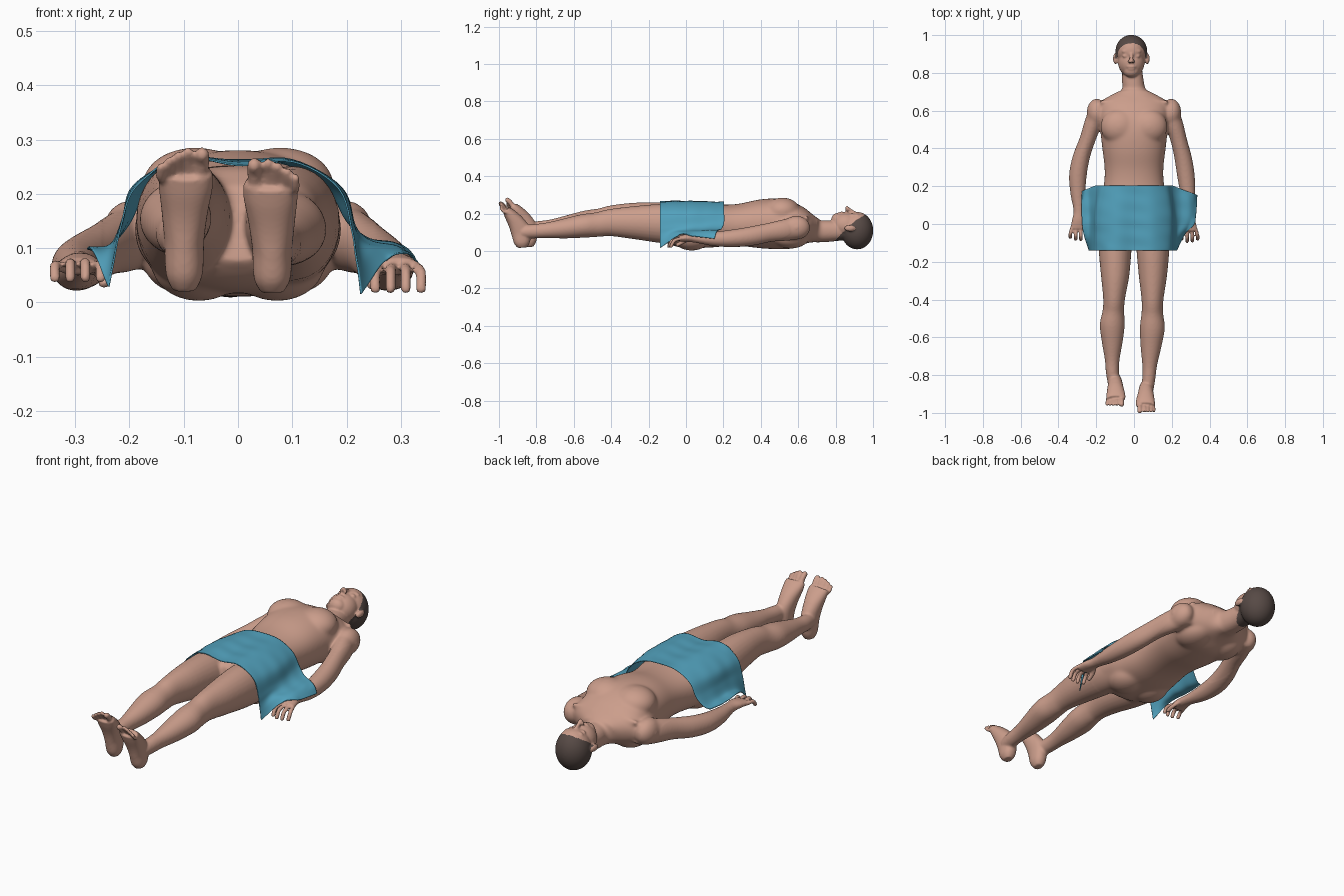
import bpy, bmesh, math
from mathutils import Vector
from mathutils.bvhtree import BVHTree

if "Cube" in bpy.data.objects:
    bpy.data.objects.remove(bpy.data.objects["Cube"])


def material(name, rgb):
    m = bpy.data.materials.new(name)
    m.diffuse_color = (*rgb, 1)
    m.use_nodes = True
    m.node_tree.nodes["Principled BSDF"].inputs["Base Color"].default_value = m.diffuse_color
    return m


skin = material("skin", (0.60, 0.34, 0.26))
hair = material("dark hair", (0.095, 0.068, 0.06))
cloth = material("blue cloth", (0.085, 0.36, 0.51))


def spline(pts, n):
    """Catmull-Rom interpolation of tuples of any length."""
    out = []
    for i in range(len(pts) - 1):
        a, b, c, d = (pts[max(i - 1, 0)], pts[i], pts[i + 1], pts[min(i + 2, len(pts) - 1)])
        for k in range(n):
            t = k / n
            out.append(tuple(0.5 * (2 * q + (r - p) * t + (2 * p - 5 * q + 4 * r - s) * t * t
                                    + (3 * q - p - 3 * r + s) * t ** 3)
                             for p, q, r, s in zip(a, b, c, d)))
    return out + [tuple(pts[-1])]


bm = bmesh.new()


def loft(stations, power=2.0, n=4, sides=28):
    """Closed tube; stations are (x, y, z, half width, half depth)."""
    st = spline(stations, n)
    rings = []
    for i, (x, y, z, rx, rd) in enumerate(st):
        tan = Vector(st[min(i + 1, len(st) - 1)][:3]) - Vector(st[max(i - 1, 0)][:3])
        tan.x = 0
        dep = tan.normalized().cross(Vector((1, 0, 0)))
        ring = []
        for k in range(sides):
            a = 2 * math.pi * k / sides
            c, s = math.cos(a), math.sin(a)
            c = math.copysign(abs(c) ** (2 / power), c)
            s = math.copysign(abs(s) ** (2 / power), s)
            ring.append(bm.verts.new(Vector((x + rx * c, y, z)) + dep * rd * s))
        rings.append(ring)
    for a, b in zip(rings, rings[1:]):
        for k in range(sides):
            j = (k + 1) % sides
            bm.faces.new((a[k], a[j], b[j], b[k]))
    bm.faces.new(rings[0])
    bm.faces.new(rings[-1])


def ball(c, r, u=24):
    vs = bmesh.ops.create_uvsphere(bm, u_segments=u, v_segments=u // 2 + 2, radius=1)["verts"]
    for v in vs:
        v.co = Vector(c) + Vector((v.co.x * r[0], v.co.y * r[1], v.co.z * r[2]))


def digit(pts, r):
    """Finger, toe or ridge: a tube with rounded ends."""
    loft([(*p, r, r) for p in pts], sides=12, n=3)
    for p in (pts[0], pts[-1]):
        ball(p, (r, r, r), 12)


# torso and neck
loft([(-.012, .86, .11, .05, .05), (-.006, .76, .106, .057, .057), (0, .71, .106, .066, .06),
      (0, .68, .113, .12, .07), (0, .65, .12, .172, .085), (0, .61, .128, .188, .108),
      (0, .56, .135, .185, .126), (0, .49, .145, .178, .135), (0, .4, .145, .168, .131),
      (0, .3, .14, .156, .115), (0, .22, .137, .158, .111), (0, .12, .135, .176, .117),
      (0, .03, .135, .19, .118), (0, -.06, .137, .178, .11), (0, -.12, .145, .11, .07)], 2.2, sides=40)
for s in (-1, 1):
    ball((s * .078, .515, .215), (.1, .095, .071))     # chest
    ball((s * .198, .59, .125), (.053, .075, .064))    # shoulder
    ball((s * .09, .56, .075), (.085, .1, .062))       # shoulder blade
    ball((s * .072, .03, .07), (.088, .1, .068))       # buttock
    digit([(s * .02, .66, .193), (s * .09, .665, .189), (s * .17, .645, .18)], .013)

# head and face
HX = -.014
ball((HX, .915, .109), (.084, .086, .1), 40)
ball((HX, .855, .138), (.07, .078, .07), 32)
ball((HX, .81, .165), (.042, .034, .038))
ball((HX, .914, .192), (.052, .016, .015))
digit([(HX, .9, .205), (HX, .875, .22), (HX, .86, .232)], .0095)
ball((HX, .833, .203), (.024, .007, .0085))
ball((HX, .821, .2), (.02, .007, .0085))
for s in (-1, 1):
    ball((HX + s * .031, .889, .193), (.016, .009, .0105))
    ball((HX + s * .011, .86, .22), (.008, .009, .008))
    ball((HX + s * .084, .875, .122), (.013, .03, .017))


# limbs: written for the right side, posed slightly differently on the left
def leg_pose(p, left):
    if not left:
        return p
    x, y, z = p[:3]
    t = min(max((-y - .3) / .5, 0), 1)
    s = min(max(-y / .3, 0), 1) * min(1, z / .12)
    return (-x - .036 * t, y + .035 * t, z + .02 * s, *p[3:])


def arm_pose(p, left):
    if not left:
        return p
    x, y, z = p[:3]
    bump = math.exp(-((y - .27) / .16) ** 2)
    return (-x - .022 * bump, y + .01, z + (.02 if y < -.04 else 0) * min(1, (-y - .04) / .04), *p[3:])


leg = [(.09, .06, .13, .09, .105), (.098, -.05, .142, .09, .108), (.1, -.15, .148, .086, .103),
       (.1, -.28, .152, .074, .088), (.098, -.4, .152, .058, .073), (.097, -.47, .142, .057, .066),
       (.097, -.55, .134, .066, .063), (.09, -.65, .12, .055, .053), (.083, -.75, .11, .039, .041),
       (.078, -.82, .105, .035, .038), (.07, -.88, .1, .033, .035)]
foot = [(.063, -.875, .018, .02, .024), (.063, -.877, .045, .034, .043), (.063, -.882, .1, .037, .053),
        (.062, -.907, .15, .043, .045), (.06, -.94, .195, .05, .033), (.06, -.961, .22, .05, .022)]
toes = [(.03, .266, .0135), (.0555, .266, .0088), (.0735, .259, .0085), (.0905, .249, .0082), (.1065, .237, .008)]
arm = [(.175, .63, .125, .045, .055), (.205, .55, .115, .05, .06), (.235, .45, .1, .045, .052),
       (.26, .35, .08, .047, .051), (.275, .25, .068, .047, .047), (.285, .15, .064, .039, .038),
       (.287, .06, .068, .029, .025), (.29, .01, .07, .037, .021), (.295, -.035, .066, .042, .016)]
for left in (False, True):
    loft([leg_pose(p, left) for p in leg])
    loft([leg_pose(p, left) for p in foot], 2.2)
    for x, z, r in toes:
        digit([leg_pose(p, left) for p in
               ((.06 + (x - .06) * .92, -.952, .205), (x, -.974, z - .027), (x, -.99, z - r))], r)
    loft([arm_pose(p, left) for p in arm])
    for i in range(4):
        x = .262 + .022 * i
        tip = .253 + .028 * i
        reach = (0, .012, .01, 0)[i]
        digit([arm_pose(p, left) for p in ((x, -.03, .066), (tip, -.062 - reach, .056),
                                           (tip, -.08 - reach, .025))], .0098)
    digit([arm_pose(p, left) for p in ((.266, .02, .066), (.25, -.012, .05), (.246, -.045, .034))], .011)

# fuse the shells into one smooth body
bmesh.ops.recalc_face_normals(bm, faces=bm.faces)
raw = bpy.data.meshes.new("body_shells")
bm.to_mesh(raw)
bm.free()
body = bpy.data.objects.new("body", raw)
bpy.context.collection.objects.link(body)


def soften(obj, count, group=""):
    m = obj.modifiers.new("soften", 'SMOOTH')
    m.factor = .5
    m.iterations = count
    m.vertex_group = group


def bake(obj):
    dg = bpy.context.evaluated_depsgraph_get()
    baked = bpy.data.meshes.new_from_object(obj.evaluated_get(dg))
    obj.modifiers.clear()
    obj.data = baked
    return baked


rm = body.modifiers.new("fuse", 'REMESH')
rm.mode = 'VOXEL'
rm.voxel_size = .005
soften(body, 4)
mesh = bake(body)

# blend the joints of trunk and limbs further, leaving head, hands and feet crisp
trunk, core = [], []
for v in mesh.vertices:
    x, y, z = v.co
    if -.84 < y < .73 and not (abs(x) > .22 and y < .09):
        trunk.append(v.index)
        if -.12 < y < .7 and abs(x) < .25:
            core.append(v.index)
for name, ids, count in (("trunk", trunk, 10), ("core", core, 35)):
    body.vertex_groups.new(name=name).add(ids, 1, 'REPLACE')
    soften(body, count, name)
mesh = bake(body)
body.vertex_groups.clear()
mesh.materials.clear()
mesh.materials.append(skin)
mesh.materials.append(hair)
# hair: back of the skull behind a slanted hairline, ears left bare
for p in mesh.polygons:
    p.use_smooth = True
    c = p.center
    line = .8 + (c.z - .06) + max(0, c.z - .15) * .5
    p.material_index = int(c.y > max(.78, line) and abs(c.x - HX) < .086)
tree = BVHTree.FromPolygons([v.co for v in mesh.vertices], [tuple(p.vertices) for p in mesh.polygons])

# draped cloth: (x, z) profiles across the body at four stations along y
rows = [(.205, [(-.28, .095), (-.24, .1), (-.2, .145), (-.165, .21), (-.09, .254), (0, .262),
                (.09, .254), (.165, .21), (.2, .15), (.24, .118), (.295, .108), (.335, .065)]),
        (.06, [(-.277, .1), (-.235, .105), (-.212, .15), (-.19, .215), (-.1, .264), (0, .26),
               (.1, .262), (.19, .21), (.215, .14), (.245, .112), (.29, .102), (.322, .08)]),
        (-.05, [(-.268, .095), (-.235, .1), (-.213, .15), (-.19, .215), (-.1, .266), (0, .257),
                (.1, .262), (.19, .21), (.213, .14), (.225, .11), (.25, .095), (.272, .075)]),
        (-.14, [(-.238, .028), (-.23, .07), (-.216, .14), (-.188, .215), (-.1, .266), (0, .252),
                (.1, .26), (.185, .21), (.21, .13), (.216, .09), (.222, .05), (.226, .013)])]
lines = [spline([(x, y - (.38 * max(0, abs(x) - .2) if y > 0 else 0), z) for x, z in pr], 6) for y, pr in rows]
cols = [spline(c, 12) for c in zip(*lines)]
verts = []
for col in cols:
    for x, y, z in col:
        # soft creases running across the lap
        z += .0012 * math.sin(70 * y + 9 * x) * math.cos(14 * x)
        v = Vector((x, y, z))
        for _ in range(2):
            co, no, _i, _d = tree.find_nearest(v)
            if (v - co).dot(no) < .005:
                v = co + no * .006
        verts.append(v)
n = len(cols[0])
faces = [(i * n + j, i * n + j + 1, (i + 1) * n + j + 1, (i + 1) * n + j)
         for i in range(len(cols) - 1) for j in range(n - 1)]
cm = bpy.data.meshes.new("cloth")
cm.from_pydata(verts, [], faces)
cm.materials.append(cloth)
for p in cm.polygons:
    p.use_smooth = True
towel = bpy.data.objects.new("draped_cloth", cm)
bpy.context.collection.objects.link(towel)
soften(towel, 2)
th = towel.modifiers.new("thickness", 'SOLIDIFY')
th.thickness = .003
th.offset = 0
